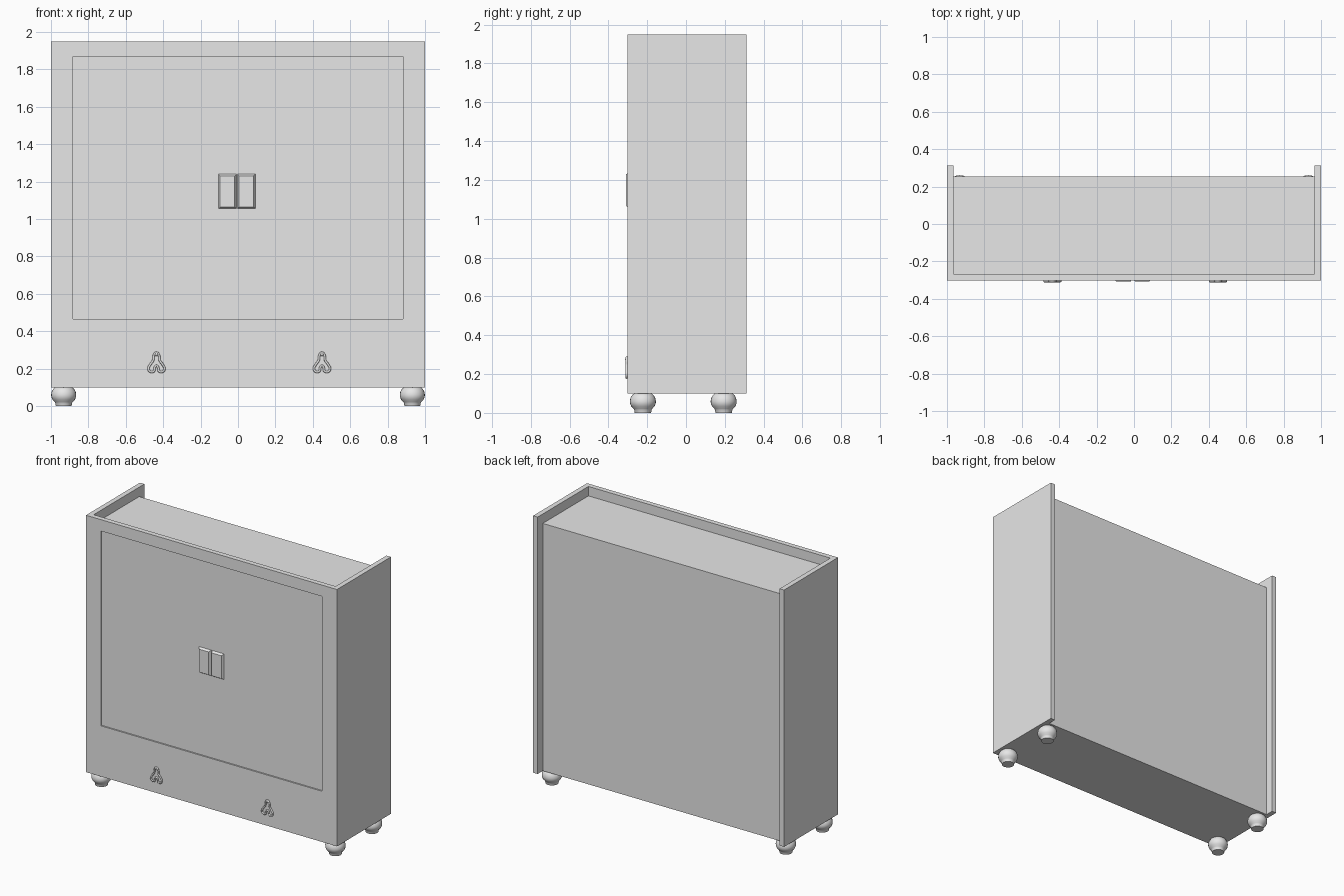
import bpy, bmesh, math
from mathutils import Vector

cube = bpy.data.objects.get("Cube")
if cube:
    bpy.data.objects.remove(cube, do_unlink=True)

mat = bpy.data.materials.new("plain light grey")
mat.use_nodes = True
GREY = (0.8, 0.8, 0.8, 1)
mat.diffuse_color = GREY
mat.node_tree.nodes["Principled BSDF"].inputs["Base Color"].default_value = GREY

FRONT, BACK = -0.302, 0.312
BOTTOM, TOP = 0.1, 1.95
WALL = 0.036
RECESS = 0.01


def finish(bm, name):
    bmesh.ops.recalc_face_normals(bm, faces=bm.faces)
    mesh = bpy.data.meshes.new(name)
    bm.to_mesh(mesh)
    bm.free()
    mesh.materials.append(mat)
    obj = bpy.data.objects.new(name, mesh)
    bpy.context.collection.objects.link(obj)
    return obj


def box(name, low, high):
    bm = bmesh.new()
    bmesh.ops.create_cube(bm, size=1)
    for v in bm.verts:
        v.co = Vector([a + (c + 0.5) * (b - a) for a, b, c in zip(low, high, v.co)])
    return finish(bm, name)


def smooth(obj, angle):
    bpy.ops.object.select_all(action="DESELECT")
    obj.select_set(True)
    bpy.context.view_layer.objects.active = obj
    bpy.ops.object.shade_smooth_by_angle(angle=math.radians(angle))


# Outer shell: U-shaped plan with a shallow recessed door area
def shell():
    inner = 1 - WALL
    plan = [(-1, BACK), (-1, FRONT), (1, FRONT), (1, BACK),
            (inner, BACK), (inner, FRONT + WALL), (-inner, FRONT + WALL), (-inner, BACK)]
    bm = bmesh.new()
    base = bm.faces.new([bm.verts.new((x, y, BOTTOM)) for x, y in plan])
    top = bmesh.ops.extrude_face_region(bm, geom=[base], use_keep_orig=True)
    for v in top["geom"]:
        if isinstance(v, bmesh.types.BMVert):
            v.co.z = TOP
    bmesh.ops.recalc_face_normals(bm, faces=bm.faces)
    door = next(f for f in bm.faces
                if all(abs(v.co.y - FRONT) < 1e-5 for v in f.verts))
    for depth in (0, RECESS):
        bmesh.ops.inset_region(bm, faces=[door], thickness=0.05)
        for v in door.verts:
            v.co = (math.copysign(0.882, v.co.x), FRONT + depth,
                    0.465 if v.co.z < 1 else 1.868)
    finish(bm, "cabinet_shell")


shell()

# Main carcass between the side panels
box("cabinet_body", (-1 + WALL, FRONT + WALL, BOTTOM), (1 - WALL, 0.253, 1.882))

# Chamfered door pulls
for side, x0, x1 in (("right", -0.105, -0.008), ("left", -0.004, 0.093)):
    pull = box(side + "_door_pull", (x0, FRONT + RECESS, 1.055), (x1, FRONT - 0.006, 1.24))
    bm = bmesh.new()
    bm.from_mesh(pull.data)
    for v in bm.verts:
        if v.co.y < FRONT:
            v.co.x += math.copysign(0.01, (x0 + x1) / 2 - v.co.x)
            v.co.z += math.copysign(0.01, 1.15 - v.co.z)
    bm.to_mesh(pull.data)
    bm.free()

# Drawer drops: a bent tube with a narrow upper loop and two lower loops
half = [(0.014, 0.27), (0.017, 0.245), (0.034, 0.22), (0.043, 0.198),
        (0.030, 0.182), (0.012, 0.188), (0.010, 0.203)]
loop = [(0, 0.285)] + half + [(0, 0.215)] + [(-x, z) for x, z in reversed(half)]


def drawer_drop(name, cx):
    curve = bpy.data.curves.new(name, "CURVE")
    curve.dimensions = "3D"
    curve.bevel_depth = 0.006
    curve.bevel_resolution = 2
    curve.resolution_u = 4
    spline = curve.splines.new("BEZIER")
    spline.bezier_points.add(len(loop) - 1)
    for p, (x, z) in zip(spline.bezier_points, loop):
        p.co = (cx + x, FRONT - 0.004, z)
        p.handle_left_type = p.handle_right_type = "AUTO"
    spline.use_cyclic_u = True
    curve.materials.append(mat)
    bpy.context.collection.objects.link(bpy.data.objects.new(name, curve))
    # Small boss at the top of the drop
    bm = bmesh.new()
    bmesh.ops.create_uvsphere(bm, u_segments=12, v_segments=8, radius=0.01)
    bmesh.ops.translate(bm, verts=bm.verts, vec=(cx, FRONT - 0.002, 0.277))
    smooth(finish(bm, name + "_boss"), 60)


drawer_drop("right_drawer_drop", -0.436)
drawer_drop("left_drawer_drop", 0.449)

# Turned bun feet
foot_profile = [(0, 0), (0.042, 0), (0.045, 0.016), (0.048, 0.021), (0.060, 0.034),
                (0.066, 0.048), (0.067, 0.06), (0.064, 0.077), (0.055, 0.092),
                (0.044, 0.101), (0, 0.101)]


def foot(name, x, y):
    bm = bmesh.new()
    verts = [bm.verts.new((x + r, y, z)) for r, z in foot_profile]
    edges = [bm.edges.new(pair) for pair in zip(verts, verts[1:])]
    bmesh.ops.spin(bm, geom=verts + edges, cent=(x, y, 0), axis=(0, 0, 1),
                   angle=math.tau, steps=24)
    bmesh.ops.remove_doubles(bm, verts=bm.verts, dist=1e-4)
    smooth(finish(bm, name), 40)


for side, sx in (("left", 1), ("right", -1)):
    foot("front_" + side + "_foot", sx * 0.932, -0.222)
    foot("back_" + side + "_foot", sx * 0.932, 0.194)
